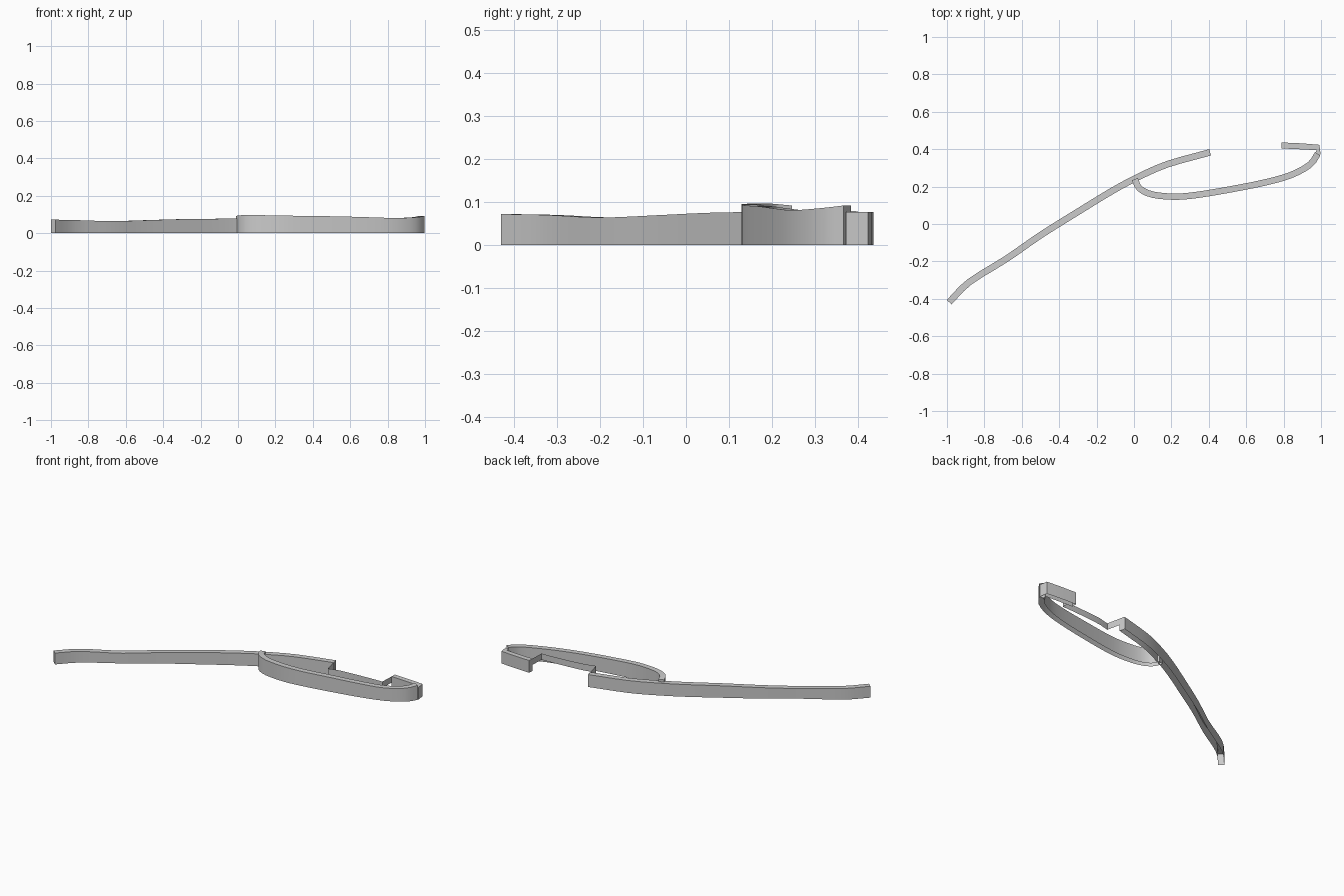
import bpy, bmesh
from mathutils import Vector

if "Cube" in bpy.data.objects:
    bpy.data.objects.remove(bpy.data.objects["Cube"])


def smooth_path(pts, steps):
    """Catmull-Rom through (x, y, height) points."""
    p = [Vector(q) for q in pts]
    p = [2 * p[0] - p[1]] + p + [2 * p[-1] - p[-2]]
    out = []
    for i in range(1, len(p) - 2):
        a, b, c, d = p[i - 1:i + 3]
        for k in range(steps):
            t = k / steps
            out.append(0.5 * (2 * b + (c - a) * t + (2 * a - 5 * b + 4 * c - d) * t * t
                              + (3 * b - a - 3 * c + d) * t ** 3))
    return out + [p[-2]]


def wall(name, pts, width, steps=3, base=0.0):
    """Wall following a path; two sides and a top, or one sheet if width is 0."""
    path = smooth_path(pts, steps) if steps > 1 else [Vector(q) for q in pts]
    bm = bmesh.new()
    rows = []
    for i, q in enumerate(path):
        t = path[min(i + 1, len(path) - 1)] - path[max(i - 1, 0)]
        n = Vector((-t.y, t.x, 0)).normalized() * width / 2
        if width:
            co = [(q + n, base), (q + n, q.z), (q - n, q.z), (q - n, base)]
        else:
            co = [(q, base), (q, q.z)]
        rows.append([bm.verts.new((v.x, v.y, z)) for v, z in co])
    for r, s in zip(rows, rows[1:]):
        for j in range(len(r) - 1):
            bm.faces.new((r[j], r[j + 1], s[j + 1], s[j]))
    if width:
        bm.faces.new(rows[0])
        bm.faces.new(rows[-1][::-1])
    bmesh.ops.recalc_face_normals(bm, faces=bm.faces)
    me = bpy.data.meshes.new(name)
    bm.to_mesh(me)
    bm.free()
    ob = bpy.data.objects.new(name, me)
    bpy.context.collection.objects.link(ob)
    bpy.ops.object.select_all(action='DESELECT')
    ob.select_set(True)
    bpy.context.view_layer.objects.active = ob
    bpy.ops.object.shade_smooth_by_angle()
    return ob


# long wall running diagonally up to the gap
wall("long_wall", [(-.988, -.418, .072), (-.88, -.31, .070), (-.68, -.185, .064),
                   (-.5, -.06, .069), (-.3, .065, .075), (-.12, .175, .077),
                   (.02, .25, .078), (.18, .32, .078), (.407, .383, .078)], .035)

# curved front wall closing the loop
wall("front_loop_wall", [(.005, .24, .092), (.03, .19, .096), (.1, .157, .096),
                         (.22, .146, .095), (.34, .156, .092), (.52, .186, .090),
                         (.7, .222, .085), (.84, .262, .081), (.94, .317, .085),
                         (.982, .375, .092)], .034)

# short wall behind, wrapping round the right end
wall("right_end_wall", [(.982, .372, .077), (.984, .409, .077), (.9, .415, .077),
                        (.788, .42, .077)], .032, steps=1)

# thin recessed sheet across the gap
wall("recessed_panel", [(.405, .395, .079), (.43, .28, .079), (.5, .298, .079),
                        (.6, .308, .078), (.7, .315, .077), (.785, .318, .077),
                        (.788, .43, .077)], 0, steps=1, base=.038)
